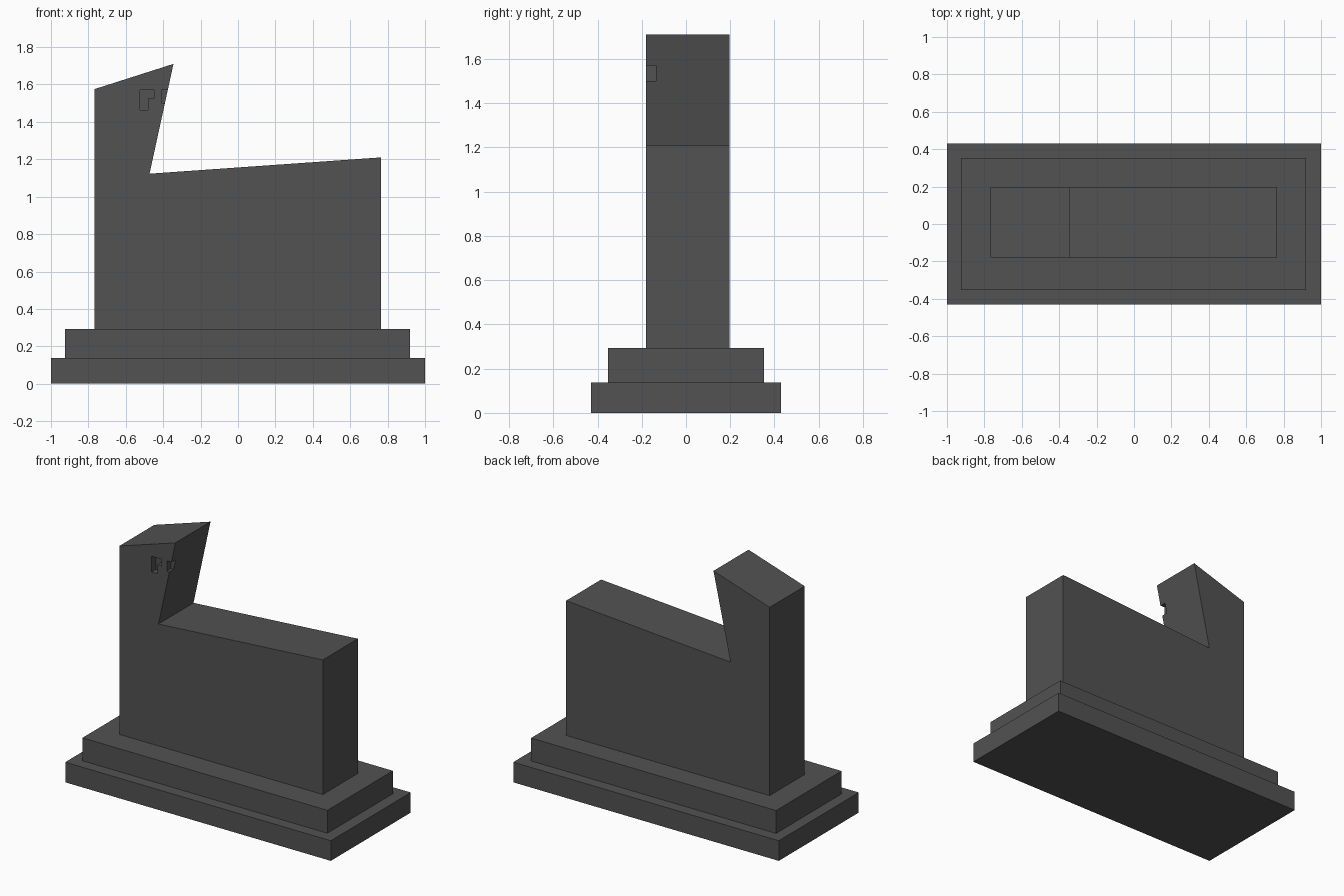
import bpy
import bmesh

default = bpy.data.objects.get("Cube")
if default:
    bpy.data.objects.remove(default, do_unlink=True)

# One dark grey stone colour
stone = bpy.data.materials.new("dark grey stone")
stone.use_nodes = True
grey = (0.085, 0.085, 0.085, 1)
stone.diffuse_color = grey
stone.node_tree.nodes["Principled BSDF"].inputs["Base Color"].default_value = grey


def extrude_profile(name, points, front, back):
    """Solid made from an outline in x and z, running from front to back in y."""
    bm = bmesh.new()
    face = bm.faces.new([bm.verts.new((x, front, z)) for x, z in points])
    moved = bmesh.ops.extrude_face_region(bm, geom=[face])["geom"]
    verts = [v for v in moved if isinstance(v, bmesh.types.BMVert)]
    bmesh.ops.translate(bm, verts=verts, vec=(0, back - front, 0))
    bmesh.ops.recalc_face_normals(bm, faces=bm.faces)
    mesh = bpy.data.meshes.new(name)
    bm.to_mesh(mesh)
    bm.free()
    mesh.materials.append(stone)
    obj = bpy.data.objects.new(name, mesh)
    bpy.context.collection.objects.link(obj)
    return obj


def slab(name, left, right, half_depth, bottom, top):
    outline = [(left, bottom), (right, bottom), (right, top), (left, top)]
    return extrude_profile(name, outline, -half_depth, half_depth)


# Stepped plinth
slab("lower_step", -1.0, 1.0, 0.43, 0, 0.137)
slab("upper_step", -0.925, 0.92, 0.352, 0.137, 0.293)

# Body with a raised, undercut head at one end
body = extrude_profile("body", [
    (-0.768, 0.293), (0.765, 0.293), (0.765, 1.21),
    (-0.473, 1.123), (-0.345, 1.71), (-0.768, 1.575)], -0.18, 0.197)

# Shallow notches carved into the front of the head
notches = {
    "inner_notch_cutter": [(-0.524, 1.463), (-0.482, 1.463), (-0.482, 1.524),
                           (-0.45, 1.524), (-0.45, 1.57), (-0.524, 1.57)],
    "edge_notch_cutter": [(-0.41, 1.5), (-0.33, 1.5), (-0.33, 1.57), (-0.41, 1.57)],
}
for name, outline in notches.items():
    cutter = extrude_profile(name, outline, -0.25, -0.135)
    cutter.hide_render = True
    cutter.hide_viewport = True
    cutter.display_type = 'WIRE'
    cut = body.modifiers.new(name, 'BOOLEAN')
    cut.operation = 'DIFFERENCE'
    cut.solver = 'EXACT'
    cut.object = cutter
